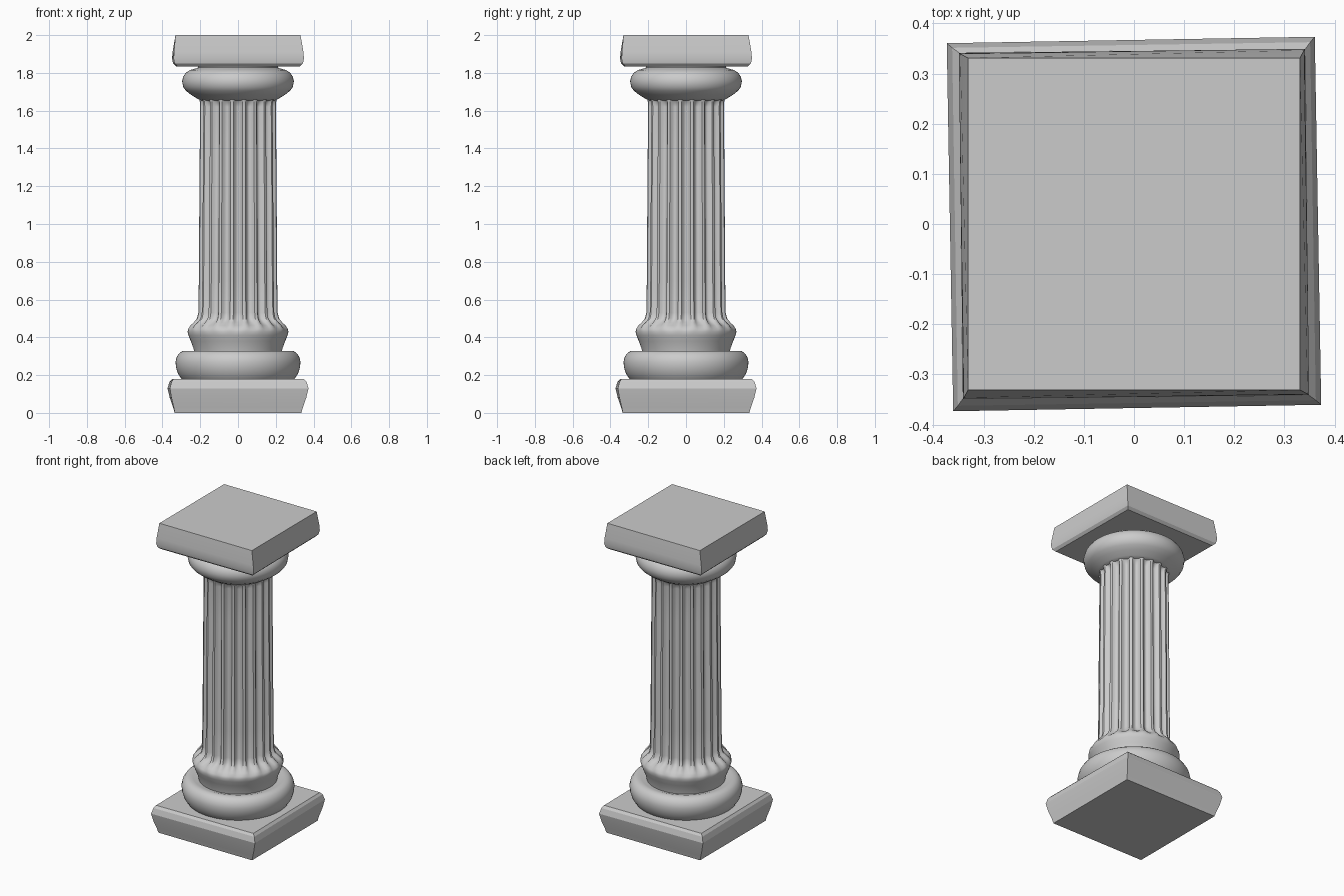
import bpy, bmesh
from math import sin, cos, pi, radians

if "Cube" in bpy.data.objects:
    bpy.data.objects.remove(bpy.data.objects["Cube"])


def loft(name, rings, smooth_angle=35):
    """Skin a stack of closed rings of points and cap both ends."""
    bm = bmesh.new()
    loops = [[bm.verts.new(p) for p in ring] for ring in rings]
    n = len(loops[0])
    for a, b in zip(loops, loops[1:]):
        for i in range(n):
            j = (i + 1) % n
            bm.faces.new((a[i], a[j], b[j], b[i]))
    bm.faces.new(loops[0][::-1])
    bm.faces.new(loops[-1])
    mesh = bpy.data.meshes.new(name)
    bm.to_mesh(mesh)
    bm.free()
    obj = bpy.data.objects.new(name, mesh)
    bpy.context.collection.objects.link(obj)
    bpy.ops.object.select_all(action='DESELECT')
    bpy.context.view_layer.objects.active = obj
    obj.select_set(True)
    bpy.ops.object.shade_smooth_by_angle(angle=radians(smooth_angle))
    return obj


def slab(name, levels):
    """Square block; each level is (z, half width, twist in degrees)."""
    rings = []
    for z, h, twist in levels:
        angles = [radians(45 + twist) + k * pi / 2 for k in range(4)]
        rings.append([(h * 2 ** .5 * cos(a), h * 2 ** .5 * sin(a), z) for a in angles])
    return loft(name, rings, 20)


def turned(name, profile, segs=64):
    """Round moulding from (z, radius) points."""
    return loft(name, [[(r * cos(2 * pi * i / segs), r * sin(2 * pi * i / segs), z)
                        for i in range(segs)] for z, r in profile])


def fluted(name, profile, flutes=20, steps=8):
    """Shaft from (z, ridge radius, flute depth) points."""
    rings = []
    for z, r, depth in profile:
        ring = []
        for i in range(flutes * steps):
            t = (i % steps) / steps
            rr = r - depth * max(0, sin(pi * (t - .12) / .76)) ** .7 if .12 < t < .88 else r
            a = 2 * pi * (i / steps - .5) / flutes
            ring.append((rr * cos(a), rr * sin(a), z))
        rings.append(ring)
    return loft(name, rings, 40)


# Square foot and top, slightly twisted between levels
slab("plinth", [(0, .335, 0), (.03, .342, .3), (.08, .357, .7), (.13, .367, 1),
                (.165, .357, .9), (.18, .345, .6)])
slab("abacus", [(1.835, .325, .6), (1.85, .34, .7), (1.875, .345, .7),
                (1.91, .343, .6), (2.0, .331, 0)])

# Rounded ring above the plinth
turned("base_torus", [(.17, .29), (.185, .303), (.21, .319), (.24, .328), (.27, .331),
                      (.295, .325), (.315, .312), (.328, .293), (.328, .265), (.318, .235)])

# Fluted shaft flaring into its collar
fluted("shaft", [(.31, .23, 0), (.34, .235, 0), (.38, .25, 0), (.41, .262, 0), (.43, .267, 0),
                 (.445, .265, .003), (.463, .254, .012), (.48, .236, .022),
                 (.50, .220, .025), (.53, .213, .025), (.7, .210, .025), (1.0, .208, .025),
                 (1.4, .205, .025), (1.62, .203, .025), (1.645, .204, .021),
                 (1.66, .207, .008), (1.67, .21, 0)])

# Cushion under the abacus
turned("capital_cushion", [(1.655, .20), (1.665, .218), (1.685, .25), (1.705, .275),
                           (1.725, .29), (1.755, .296), (1.78, .29), (1.80, .277),
                           (1.815, .255), (1.823, .225), (1.828, .212), (1.84, .212)])
